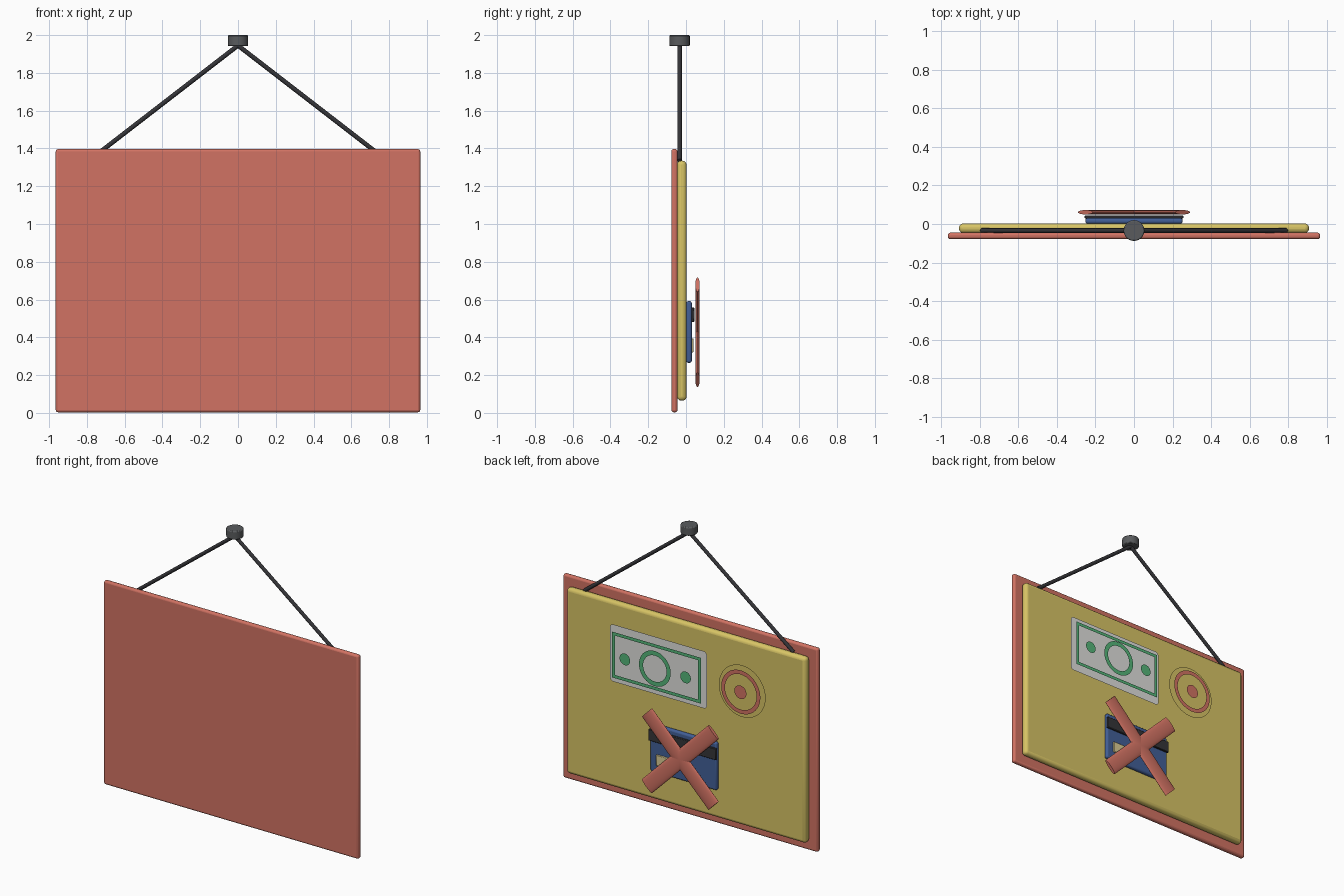
import bpy, bmesh, math
from mathutils import Vector

if "Cube" in bpy.data.objects:
    bpy.data.objects.remove(bpy.data.objects["Cube"])


def mat(name, r, g, b):
    m = bpy.data.materials.new(name)
    m.diffuse_color = (r, g, b, 1)
    m.use_nodes = True
    m.node_tree.nodes["Principled BSDF"].inputs["Base Color"].default_value = m.diffuse_color
    return m


CORAL = mat("coral red", 0.64, 0.17, 0.125)
YELLOW = mat("mustard yellow", 0.68, 0.55, 0.13)
WHITE = mat("paper white", 0.74, 0.74, 0.72)
GREEN = mat("money green", 0.09, 0.46, 0.19)
BLUE = mat("card blue", 0.055, 0.115, 0.31)
BLACK = mat("cord black", 0.035, 0.035, 0.04)
GREY = mat("nail grey", 0.10, 0.105, 0.11)
CREAM = mat("chip cream", 0.72, 0.62, 0.30)


def finish(name, bm, material, bevel=0, segments=3):
    me = bpy.data.meshes.new(name)
    bm.to_mesh(me)
    bm.free()
    me.materials.append(material)
    ob = bpy.data.objects.new(name, me)
    bpy.context.collection.objects.link(ob)
    bpy.ops.object.select_all(action='DESELECT')
    ob.select_set(True)
    bpy.context.view_layer.objects.active = ob
    if bevel:
        mod = ob.modifiers.new("bevel", 'BEVEL')
        mod.width, mod.segments = bevel, segments
        mod.limit_method = 'ANGLE'
    bpy.ops.object.shade_smooth_by_angle(angle=math.radians(35))
    return ob


def box(name, x0, x1, y0, y1, z0, z1, material, bevel=0, segments=3):
    bm = bmesh.new()
    bmesh.ops.create_cube(bm, size=1)
    for v in bm.verts:
        v.co = ((x0 + x1) / 2 + v.co.x * (x1 - x0),
                (y0 + y1) / 2 + v.co.y * (y1 - y0),
                (z0 + z1) / 2 + v.co.z * (z1 - z0))
    return finish(name, bm, material, bevel, segments)


def rod(name, a, b, radius, material, sides=16, bevel=0, squash=1):
    """Cylinder from a to b, optionally flattened along y."""
    a, b = Vector(a), Vector(b)
    bm = bmesh.new()
    bmesh.ops.create_cone(bm, cap_ends=True, segments=sides, radius1=radius,
                          radius2=radius, depth=(b - a).length)
    q = Vector((0, 0, 1)).rotation_difference((b - a).normalized())
    mid = (a + b) / 2
    for v in bm.verts:
        p = q @ v.co
        v.co = mid + Vector((p.x, p.y * squash, p.z))
    return finish(name, bm, material, bevel, 2)


def sheet(name, x, y, z, hw, hh, r, material, border=0, n=12):
    """Thin flat sheet facing +y: rounded rectangle or disc, solid or ring."""
    def loop(inset):
        w, h, rr = hw - inset, hh - inset, max(r - inset, 0.002)
        pts = []
        for k, (sx, sz) in enumerate(((1, 1), (-1, 1), (-1, -1), (1, -1))):
            for i in range(n):
                a = math.pi / 2 * (k + (i + 0.5) / n)
                pts.append(bm.verts.new((x + sx * (w - rr) + rr * math.cos(a), y,
                                         z + sz * (h - rr) + rr * math.sin(a))))
        return pts
    bm = bmesh.new()
    outer = loop(0)
    if border:
        inner = loop(border)
        for i in range(len(outer)):
            j = (i + 1) % len(outer)
            bm.faces.new((outer[i], outer[j], inner[j], inner[i]))
    else:
        bm.faces.new(outer)
    bm.normal_update()
    for f in bm.faces:
        if f.normal.y < 0:
            f.normal_flip()
    return finish(name, bm, material)


# sign boards
box("front_board", -0.965, 0.965, -0.078, -0.045, 0.003, 1.397, CORAL, 0.013)
box("back_panel", -0.907, 0.907, -0.047, 0.003, 0.065, 1.335, YELLOW, 0.021)

# hanging cord and nail
CY = -0.034
for side, label in ((1, "right"), (-1, "left")):
    rod("cord_" + label, (side * 0.79, CY, 1.335), (0, CY, 1.945), 0.012, BLACK, 12)
rod("nail", (0, CY, 1.942), (0, CY, 2.0), 0.054, GREY, 24, 0.006)

# banknote, floating sheets
NX, NZ = 0.187, 1.0
sheet("note_paper", NX, 0.03, NZ, 0.367, 0.196, 0.025, WHITE, n=4)
sheet("note_frame", NX, 0.052, NZ, 0.338, 0.157, 0.004, GREEN, 0.022, 2)
sheet("note_ring", NX, 0.07, NZ, 0.12, 0.12, 0.12, GREEN, 0.031)
for side in (1, -1):
    sheet("note_dot", NX + side * 0.23, 0.066, NZ, 0.04, 0.04, 0.04, GREEN, n=6)

# coin
KX = -0.447
sheet("coin_disc", KX, 0.03, NZ, 0.177, 0.177, 0.177, YELLOW)
sheet("coin_ring", KX, 0.046, NZ, 0.148, 0.148, 0.148, CORAL, 0.028)
sheet("coin_dot", KX, 0.05, NZ, 0.046, 0.046, 0.046, CORAL, n=6)

# payment card
box("card_body", -0.252, 0.252, 0.001, 0.031, 0.265, 0.592, BLUE, 0.012)
box("card_stripe", -0.256, 0.256, 0.028, 0.044, 0.48, 0.558, BLACK, 0.003, 1)
box("card_chip", 0.06, 0.2, 0.028, 0.04, 0.32, 0.395, CREAM, 0.003, 1)

# crossed-out mark
D, XZ = 0.252, 0.427
for s, label in ((1, "rising"), (-1, "falling")):
    rod("cross_bar_" + label, (-D, 0.061, XZ - s * D), (D, 0.061, XZ + s * D),
        0.054, CORAL, 24, 0, 0.21)
